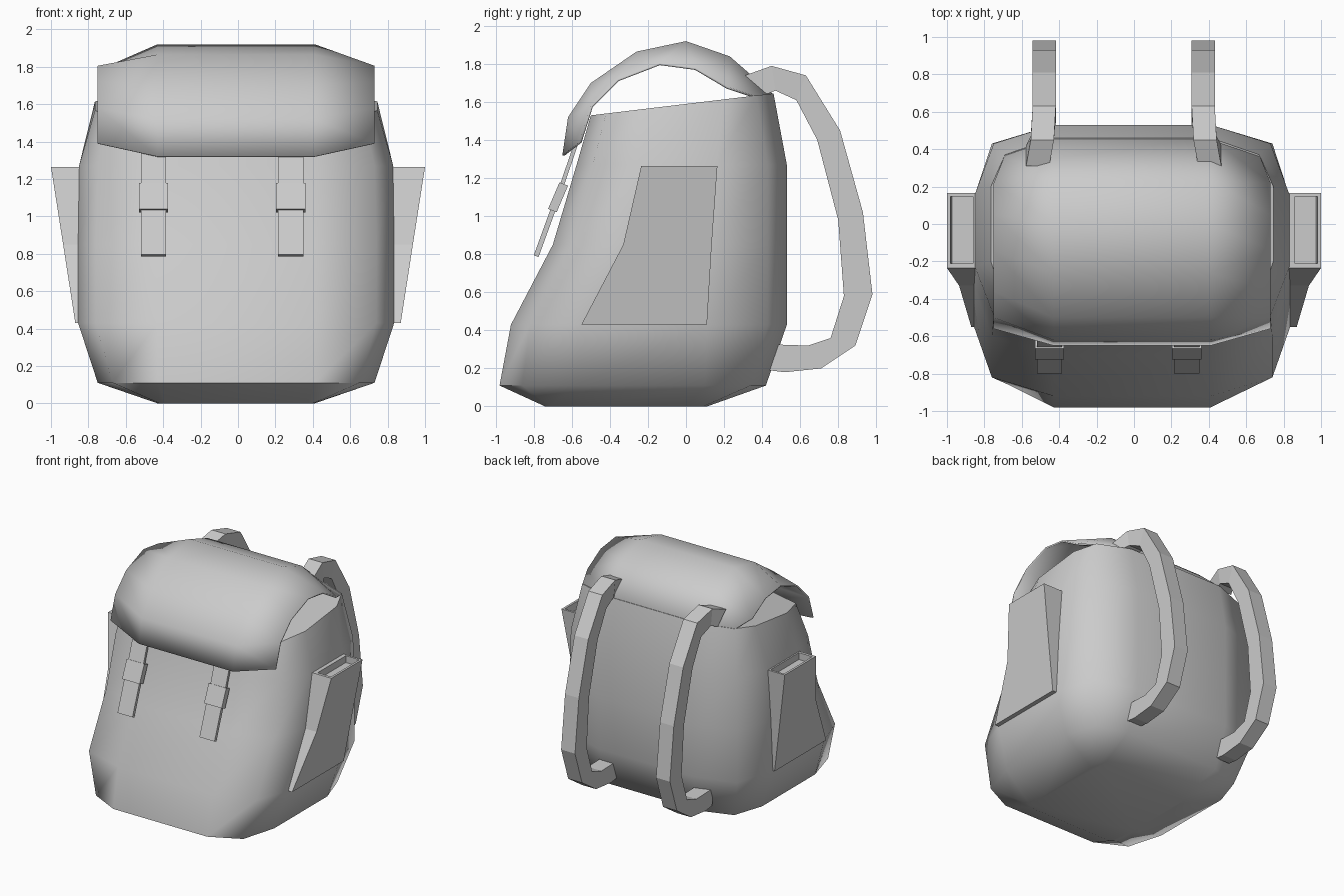
import bpy, bmesh

if "Cube" in bpy.data.objects:
    bpy.data.objects.remove(bpy.data.objects["Cube"])


def make(name, verts, faces, smooth=None):
    """Mesh object from points and faces, normals pointing outward."""
    me = bpy.data.meshes.new(name)
    bm = bmesh.new()
    vs = [bm.verts.new(v) for v in verts]
    for f in faces:
        bm.faces.new([vs[i] for i in f])
    bmesh.ops.recalc_face_normals(bm, faces=bm.faces)
    bm.to_mesh(me)
    bm.free()
    ob = bpy.data.objects.new(name, me)
    bpy.context.collection.objects.link(ob)
    if smooth is not None:
        bpy.ops.object.select_all(action='DESELECT')
        ob.select_set(True)
        bpy.context.view_layer.objects.active = ob
        bpy.ops.object.shade_smooth_by_angle(angle=smooth)
    return ob


def loft(name, rings, smooth=None):
    """Skin a stack of closed rings and cap both ends."""
    n = len(rings[0])
    faces = [(r * n + i, r * n + (i + 1) % n, (r + 1) * n + (i + 1) % n, (r + 1) * n + i)
             for r in range(len(rings) - 1) for i in range(n)]
    last = (len(rings) - 1) * n
    faces += [tuple(range(n)), tuple(range(last, last + n))]
    return make(name, [p for r in rings for p in r], faces, smooth)


CX = -0.01  # the bag sits a touch left of centre

# bag body: z, tilt, half widths (mid, corner, side), then y from front to back
levels = [
    (0.00, 0.00, 0.38, 0.41, 0.42, -0.74, -0.71, -0.52, 0.00, 0.09, 0.11),
    (0.11, 0.00, 0.42, 0.66, 0.74, -0.98, -0.86, -0.58, 0.10, 0.34, 0.42),
    (0.43, 0.00, 0.42, 0.75, 0.845, -0.92, -0.82, -0.55, 0.11, 0.43, 0.53),
    (0.85, 0.00, 0.42, 0.75, 0.845, -0.70, -0.60, -0.33, 0.14, 0.43, 0.53),
    (1.27, 0.00, 0.42, 0.74, 0.84, -0.575, -0.49, -0.23, 0.16, 0.43, 0.53),
    (1.59, 0.12, 0.42, 0.68, 0.755, -0.50, -0.42, -0.20, 0.20, 0.37, 0.46),
]
rings = []
for z, tilt, xm, xc, xs, *ys in levels:
    half = list(zip((xm, xc, xs, xs, xc, xm), ys))
    ring = half + [(-x, y) for x, y in reversed(half)]
    rings.append([(x + CX, y, z + tilt * y) for x, y in ring])
loft("bag_body", rings, 1.1)

# lid flap arching from the back over the top to the front
middle = [(0.46, 1.64), (0.23, 1.84), (0.0, 1.92), (-0.26, 1.865),
          (-0.50, 1.70), (-0.62, 1.52), (-0.65, 1.32)]
edge = [(0.37, 1.63), (0.22, 1.68), (0.05, 1.78), (-0.14, 1.805),
        (-0.36, 1.72), (-0.50, 1.58), (-0.56, 1.39)]
verts, faces = [], []
for i, (m, e) in enumerate(zip(middle, edge)):
    xe = 0.68 if i == 0 else 0.74
    verts += [(CX - xe, *e), (CX - 0.42, *m), (CX + 0.42, *m), (CX + xe, *e)]
for r in range(len(middle) - 1):
    for c in range(3):
        a = r * 4 + c
        faces.append((a, a + 1, a + 5, a + 4))
flap = make("lid_flap", verts, faces, 0.9)
if flap.data.polygons[5].normal.z < 0:
    flap.data.flip_normals()
solid = flap.modifiers.new("thickness", 'SOLIDIFY')
solid.thickness = 0.012
solid.offset = -1


def slab(name, x, width, top, bottom, thick):
    """Thin sloping plate between two (y, z) points, thickened towards the front."""
    rings = []
    for y, z in (top, bottom):
        rings.append([(x - width / 2, y, z), (x + width / 2, y, z),
                      (x + width / 2, y - thick, z - 0.4 * thick * -1),
                      (x - width / 2, y - thick, z - 0.4 * thick * -1)])
    loft(name, rings)


# closing straps and buckles
for side, x in (("left", -0.452), ("right", 0.282)):
    slab(f"{side}_closing_strap", x, 0.135, (-0.56, 1.40), (-0.655, 1.12), 0.02)
    slab(f"{side}_buckle", x, 0.157, (-0.62, 1.16), (-0.68, 1.02), 0.045)
    slab(f"{side}_strap_end", x, 0.135, (-0.675, 1.06), (-0.775, 0.785), 0.025)

# open-topped side pockets, flaring out towards the top
for side, s in (("left", -1), ("right", 1)):
    def rect(x0, x1, y0, y1, z):
        return [(s * x0, y0, z), (s * x1, y0, z), (s * x1, y1, z), (s * x0, y1, z)]
    loft(f"{side}_pocket", [
        rect(0.80, 0.87, -0.55, 0.11, 0.43),
        rect(0.81, 0.935, -0.33, 0.135, 0.85),
        rect(0.82, 1.00, -0.235, 0.165, 1.265),
        rect(0.862, 0.982, -0.212, 0.148, 1.265),
        rect(0.862, 0.972, -0.212, 0.148, 1.21)])

# shoulder straps: outer and inner side profiles
outer = [(0.31, 1.74), (0.45, 1.79), (0.63, 1.74), (0.81, 1.45), (0.93, 1.02),
         (0.98, 0.59), (0.89, 0.32), (0.71, 0.20), (0.52, 0.18), (0.44, 0.19)]
inner = [(0.42, 1.64), (0.47, 1.66), (0.58, 1.61), (0.69, 1.40), (0.80, 0.98),
         (0.83, 0.58), (0.76, 0.36), (0.64, 0.32), (0.49, 0.325), (0.42, 0.33)]
splay = [0.035, 0.01] + [0.0] * 8
for side, s in (("left", -1), ("right", 1)):
    rings = []
    for (yo, zo), (yi, zi), d in zip(outer, inner, splay):
        x = -0.055 + s * (0.425 + d)
        rings.append([(x - 0.062, yo, zo), (x + 0.062, yo, zo),
                      (x + 0.062, yi, zi), (x - 0.062, yi, zi)])
    loft(f"{side}_shoulder_strap", rings)
